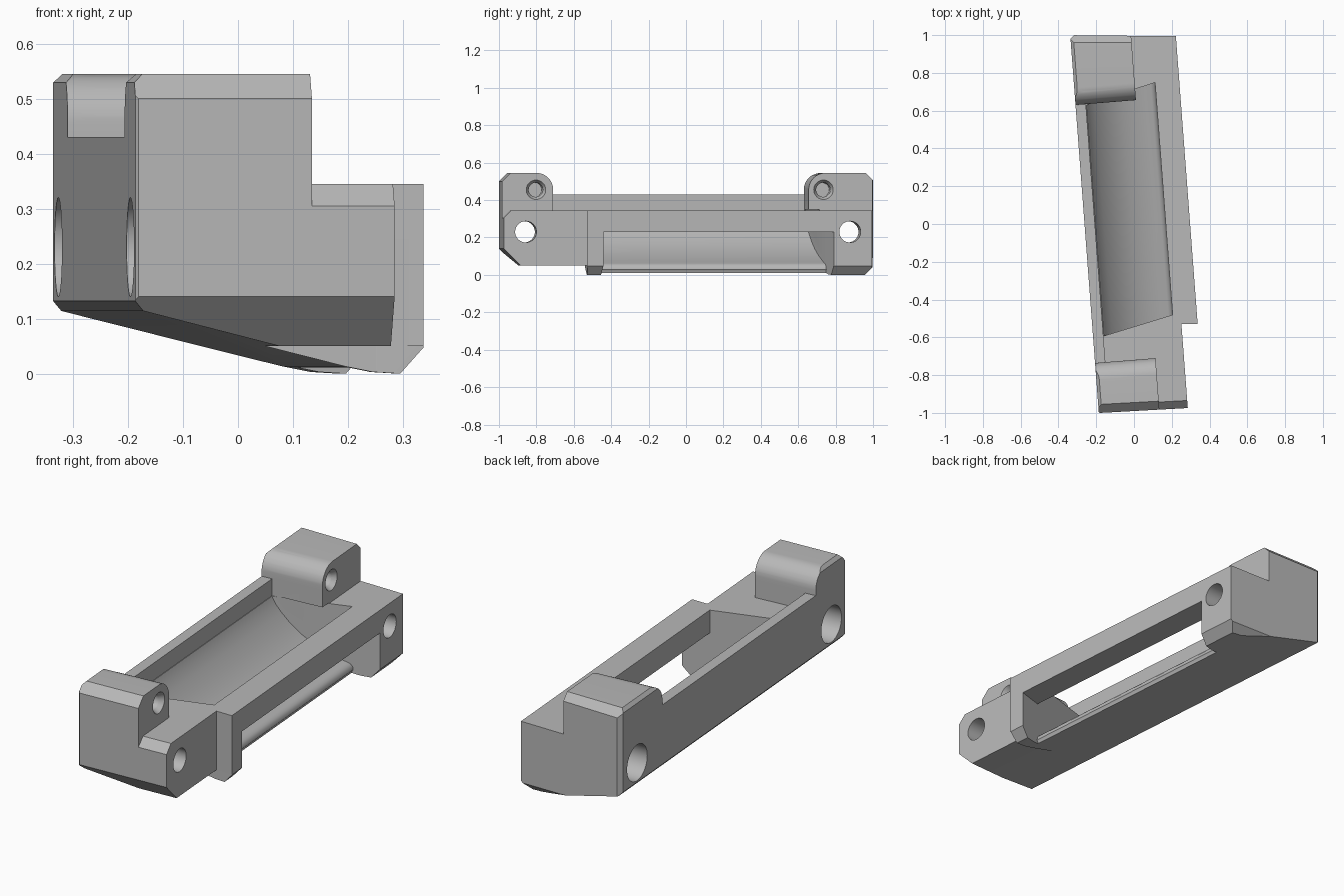
import bpy, bmesh, math
from mathutils import Vector

if "Cube" in bpy.data.objects:
    bpy.data.objects.remove(bpy.data.objects["Cube"])

K = 0.0757  # sideways lean of the whole bracket along its length


def place(u, y, z, s=0.0):
    """Bracket coordinates (across, along, up) to world; s skews the ends."""
    yy = y + s * u
    return Vector((u - K * yy, yy, z))


def loft(name, a, b):
    """Solid between two matching rings of points."""
    bm = bmesh.new()
    va = [bm.verts.new(p) for p in a]
    vb = [bm.verts.new(p) for p in b]
    n = len(a)
    bm.faces.new(va)
    bm.faces.new(vb[::-1])
    for i in range(n):
        j = (i + 1) % n
        bm.faces.new((va[j], va[i], vb[i], vb[j]))
    bmesh.ops.recalc_face_normals(bm, faces=bm.faces)
    me = bpy.data.meshes.new(name)
    bm.to_mesh(me)
    bm.free()
    ob = bpy.data.objects.new(name, me)
    bpy.context.collection.objects.link(ob)
    return ob


def along(name, pts, y0, y1, s0=0.0, s1=0.0):
    """Cross-section (u, z) run along the length."""
    return loft(name, [place(u, y0, z, s0) for u, z in pts],
                [place(u, y1, z, s1) for u, z in pts])


def across(name, pts, u0, u1, s=0.0):
    """Side profile (y, z) run across the width."""
    return loft(name, [place(u0, y, z, s) for y, z in pts],
                [place(u1, y, z, s) for y, z in pts])


def circle(y, z, r, n=40):
    return [(y + r * math.cos(2 * math.pi * i / n),
             z + r * math.sin(2 * math.pi * i / n)) for i in range(n)]


def trim(ob, co, no):
    """Slice off everything beyond a plane and cap it."""
    bm = bmesh.new()
    bm.from_mesh(ob.data)
    r = bmesh.ops.bisect_plane(bm, geom=bm.verts[:] + bm.edges[:] + bm.faces[:],
                               plane_co=co, plane_no=no, clear_outer=True)
    edges = [e for e in r["geom_cut"] if isinstance(e, bmesh.types.BMEdge)]
    bmesh.ops.holes_fill(bm, edges=edges, sides=0)
    bmesh.ops.recalc_face_normals(bm, faces=bm.faces)
    bm.to_mesh(ob.data)
    bm.free()


def carve(ob, cutter):
    m = ob.modifiers.new("cut", "BOOLEAN")
    m.operation, m.solver, m.object = "DIFFERENCE", "EXACT", cutter
    bpy.context.view_layer.objects.active = ob
    bpy.ops.object.modifier_apply(modifier=m.name)
    bpy.data.objects.remove(cutter, do_unlink=True)


# Solid blank with sloping underside
L, R, TOP, DECK, WALL = -0.262, 0.297, 0.545, 0.345, 0.43
blank = [(L, 0.132), (L + 0.016, 0.114), (0.155, 0.013), (0.205, 0.003), (0.255, 0.0),
         (R, 0.047), (R, TOP), (L + 0.016, TOP), (L, TOP - 0.016)]
body = along("bracket_body", blank, -0.986, 0.997, 0.055, -0.01)

# Chamfers on both ends and the left upright corners
trim(body, place(0, -0.986, 0.50), Vector((0.055, -1, 1)))
trim(body, place(0, 0.997, 0.51), Vector((0, 1, 1)))
trim(body, place(0, 0.997, 0.04), Vector((0, 1, -1)))
trim(body, place(L, -0.98, 0, 0.055), Vector((-1, -1, 0)))
trim(body, place(L, 0.98, 0), Vector((-1, 1, 0)))

# Front end: narrower, higher underside and slanted toe
carve(body, along("c", [(0.211, -1), (0.6, -1), (0.6, 1), (0.211, 1)], -1.3, -0.53))
carve(body, across("c", [(-1.2, -0.2), (-1.2, 0.354), (-0.896, 0.05),
                         (-0.542, 0.05), (-0.542, -0.2)], -0.7, 0.7, 0.055))

# Deck beside the two bosses, with front chamfer
carve(body, across("c", [(-1.2, 0.7), (-1.2, 0.091), (-0.946, DECK),
                         (1.2, DECK), (1.2, 0.7)], 0.06, 0.7, 0.055))


# Clear the span between the bosses, leaving rounded shoulders and a thin wall
def span(z0):
    y0, y1, zc, r, n = -0.715, 0.651, 0.455, 0.09, 12
    t = [math.pi / 2 * i / n for i in range(n + 1)]
    right = [(y1 + r - r * math.cos(a), zc + r * math.sin(a)) for a in t]
    left = [(y0 - r + r * math.cos(a), zc + r * math.sin(a)) for a in reversed(t)]
    return ([(y0, z0), (y1, z0)] + right
            + [(y1 + r, 0.7), (y0 - r, 0.7)] + left)


carve(body, across("c", span(WALL), -0.7, 0.7, 0.08))
carve(body, across("c", span(DECK), -0.207, 0.7, 0.08))

# Scooped cavity that opens through the top and the right side
cavity = [(-0.206, DECK + 0.004), (-0.2, 0.335), (-0.185, 0.305), (-0.16, 0.27),
          (-0.12, 0.222), (-0.07, 0.175), (-0.015, 0.135), (0.05, 0.1),
          (0.11, 0.074), (0.145, 0.062), (0.16, 0.055), (0.17, 0.042), (0.172, 0.028),
          (0.165, 0.015), (0.155, -0.05), (0.6, -0.05), (0.6, 0.23), (0.168, 0.23),
          (0.168, DECK + 0.004)]
carve(body, along("c", cavity, -0.531, 0.695, 0.3, 0.32))

# Cross bolt holes with wide counterbores on the left
for y in (-0.865, 0.865):
    carve(body, across("c", circle(y, 0.23, 0.057), -0.7, 0.7, 0.04))
    carve(body, across("c", circle(y, 0.23, 0.09), -0.7, 0.0, 0.04))

# Blind screw holes in the bosses, with a countersunk rim
for y in (-0.805, 0.732):
    carve(body, across("c", circle(y, 0.455, 0.038), -0.1, 0.3, 0.05))
    carve(body, loft("c", [place(0.035, a, b, 0.05) for a, b in circle(y, 0.455, 0.037)],
                     [place(0.085, a, b, 0.05) for a, b in circle(y, 0.455, 0.067)]))

# Finish
grey = bpy.data.materials.new("plain_grey")
grey.diffuse_color = (0.48, 0.48, 0.48, 1)
grey.use_nodes = True
grey.node_tree.nodes["Principled BSDF"].inputs["Base Color"].default_value = grey.diffuse_color
body.data.materials.clear()
body.data.materials.append(grey)
bpy.ops.object.select_all(action="DESELECT")
body.select_set(True)
bpy.context.view_layer.objects.active = body
bpy.ops.object.shade_smooth_by_angle(angle=math.radians(30))
